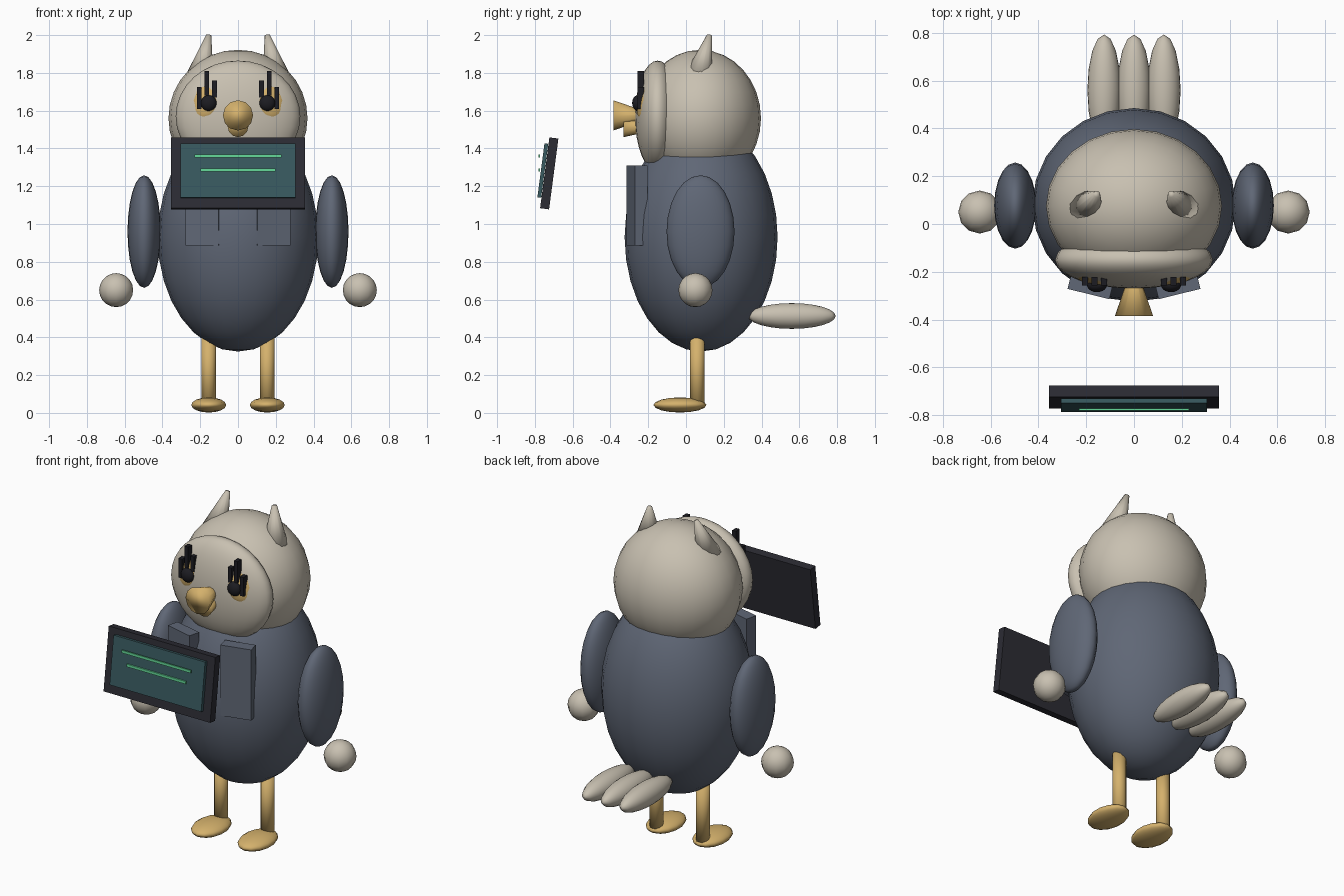
import bpy
from math import radians
from mathutils import Vector

if "Cube" in bpy.data.objects:
    bpy.data.objects.remove(bpy.data.objects["Cube"])


def material(name, r, g, b):
    m = bpy.data.materials.new(name)
    m.diffuse_color = (r, g, b, 1)
    m.use_nodes = True
    m.node_tree.nodes["Principled BSDF"].inputs["Base Color"].default_value = m.diffuse_color
    return m


CREAM = material("cream feathers", 0.58, 0.53, 0.44)
SLATE = material("slate coat", 0.115, 0.135, 0.18)
GOLD = material("golden", 0.66, 0.44, 0.15)
BLACK = material("black", 0.012, 0.012, 0.016)
FRAME = material("dark casing", 0.025, 0.025, 0.034)
SCREEN = material("teal screen", 0.04, 0.1, 0.115)
GREEN = material("green text", 0.13, 0.7, 0.32)


def finish(name, mat, smooth):
    ob = bpy.context.object
    ob.name = name
    ob.data.materials.append(mat)
    if smooth:
        bpy.ops.object.shade_smooth()
    return ob


def ellipsoid(name, mat, loc, semi, rot=(0, 0, 0), seg=20, rings=12):
    bpy.ops.mesh.primitive_uv_sphere_add(segments=seg, ring_count=rings, radius=1,
                                         location=loc, rotation=[radians(a) for a in rot])
    bpy.context.object.scale = semi
    return finish(name, mat, True)


def box(name, mat, loc, size, rot=(0, 0, 0)):
    bpy.ops.mesh.primitive_cube_add(size=1, location=loc,
                                    rotation=[radians(a) for a in rot])
    bpy.context.object.scale = size
    return finish(name, mat, False)


def cone(name, mat, start, end, r1, r2, seg=12):
    a, b = Vector(start), Vector(end)
    bpy.ops.mesh.primitive_cone_add(vertices=seg, radius1=r1, radius2=r2,
                                    depth=(b - a).length, location=(a + b) / 2)
    bpy.context.object.rotation_euler = (b - a).to_track_quat('Z', 'Y').to_euler()
    return finish(name, mat, True)


# Body, head and face
ellipsoid("body", SLATE, (0, 0.08, 0.93), (0.425, 0.405, 0.605), seg=24, rings=16)
ellipsoid("head", CREAM, (0, 0.075, 1.56), (0.368, 0.322, 0.362), seg=24, rings=16)
ellipsoid("face_disc", CREAM, (0, -0.15, 1.57), (0.33, 0.12, 0.295), seg=24, rings=16)

# Beak flares towards the front
cone("upper_beak", GOLD, (0, -0.385, 1.575), (0, -0.17, 1.575), 0.08, 0.006)
cone("lower_beak", GOLD, (0, -0.33, 1.515), (0, -0.17, 1.515), 0.055, 0.02)

# Mirrored parts
for s, side in ((-1, "left"), (1, "right")):
    cone(side + "_ear", CREAM, (s * 0.2, 0.07, 1.79), (s * 0.155, 0.125, 2.0), 0.072, 0.014)
    ellipsoid(side + "_eye", GOLD, (s * 0.182, -0.215, 1.65), (0.085, 0.035, 0.1), (-10, 0, s * 22))
    ellipsoid(side + "_pupil", BLACK, (s * 0.155, -0.255, 1.64), (0.042, 0.03, 0.042))
    for i, (x, z0, z1) in enumerate(((0.125, 1.67, 1.76), (0.165, 1.68, 1.81), (0.205, 1.61, 1.725))):
        box(f"{side}_lash_{i}", BLACK, (s * x, -0.24, (z0 + z1) / 2), (0.025, 0.036, z1 - z0))
    ellipsoid(side + "_wing", SLATE, (s * 0.497, 0.077, 0.96), (0.088, 0.18, 0.298))
    ellipsoid(side + "_hand", CREAM, (s * 0.645, 0.05, 0.65), (0.09, 0.09, 0.09), seg=12, rings=10)
    box(side + "_lapel", SLATE, (s * 0.182, -0.259, 1.098), (0.18, 0.07, 0.425), (0, 0, s * 14))
    cone(side + "_leg", GOLD, (s * 0.155, 0.06, 0.03), (s * 0.155, 0.06, 0.42), 0.039, 0.039)
    ellipsoid(side + "_foot", GOLD, (s * 0.155, -0.032, 0.042), (0.095, 0.14, 0.04), seg=14, rings=8)

# Tail feathers
for i in (-1, 0, 1):
    ellipsoid(f"tail_feather_{i + 1}", CREAM, (i * 0.125, 0.56, 0.513), (0.07, 0.232, 0.068),
              seg=16, rings=12)

# Floating tablet, tilted back
box("tablet_frame", FRAME, (0, -0.724, 1.268), (0.71, 0.048, 0.378), (-7.5, 0, 0))
box("tablet_screen", SCREEN, (0, -0.758, 1.283), (0.61, 0.02, 0.288), (-7.5, 0, 0))
for i, (z, w) in enumerate(((1.36, 0.46), (1.285, 0.395))):
    box(f"text_line_{i}", GREEN, (0, -0.776, z), (w, 0.008, 0.016))
